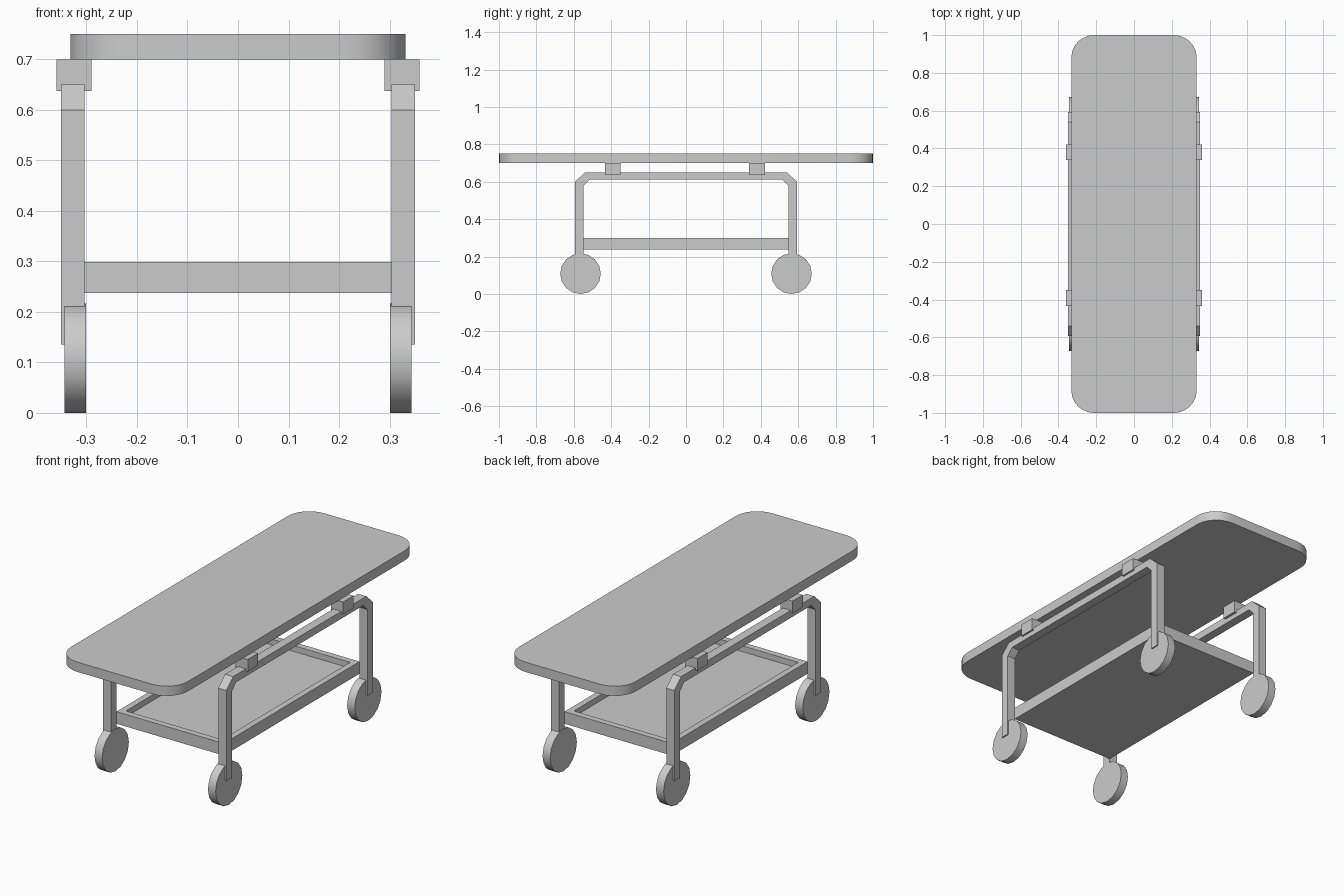
import bpy, bmesh, math
from mathutils import Matrix

if "Cube" in bpy.data.objects:
    bpy.data.objects.remove(bpy.data.objects["Cube"])


def make(name, bm, smooth=False):
    bmesh.ops.recalc_face_normals(bm, faces=bm.faces)
    mesh = bpy.data.meshes.new(name)
    bm.to_mesh(mesh)
    bm.free()
    obj = bpy.data.objects.new(name, mesh)
    bpy.context.collection.objects.link(obj)
    if smooth:
        bpy.ops.object.select_all(action='DESELECT')
        obj.select_set(True)
        bpy.context.view_layer.objects.active = obj
        bpy.ops.object.shade_smooth_by_angle(angle=math.radians(35))
    return obj


def extrude_face(bm, verts, vec):
    face = bm.faces.new([bm.verts.new(v) for v in verts])
    ext = bmesh.ops.extrude_face_region(bm, geom=[face])['geom']
    bmesh.ops.translate(bm, vec=vec,
                        verts=[v for v in ext if isinstance(v, bmesh.types.BMVert)])


def box(bm, lo, hi):
    x0, y0, z0 = lo
    x1, y1, z1 = hi
    extrude_face(bm, [(x0, y0, z0), (x1, y0, z0), (x1, y1, z0), (x0, y1, z0)],
                 (0, 0, z1 - z0))


# Table top: rounded rectangle slab
W, L, R, SEG = 0.332, 1.0, 0.12, 6
outline = []
for i, (sx, sy) in enumerate([(1, 1), (-1, 1), (-1, -1), (1, -1)]):
    for k in range(SEG + 1):
        a = math.pi / 2 * (i + k / SEG)
        outline.append((sx * (W - R) + R * math.cos(a),
                        sy * (L - R) + R * math.sin(a), 0.70))
bm = bmesh.new()
extrude_face(bm, outline, (0, 0, 0.05))
make("table_top", bm, True)

# Side frames: chamfered upside-down U profile
half = [(0.594, 0.135), (0.594, 0.60), (0.54, 0.65)]
inner = [(0.515, 0.612), (0.549, 0.578), (0.549, 0.135)]
profile = (half + [(-y, z) for y, z in reversed(half)]
           + [(-y, z) for y, z in reversed(inner)] + inner)
for side, s in (("left", -1), ("right", 1)):
    bm = bmesh.new()
    extrude_face(bm, [(s * 0.304, y, z) for y, z in profile], (s * 0.046, 0, 0))
    make(side + "_frame", bm)

    for end, e, yb in (("front", -1, -0.392), ("back", 1, 0.38)):
        # Blocks holding the top
        bm = bmesh.new()
        box(bm, (s * 0.325 - 0.0345, yb - 0.042, 0.637),
            (s * 0.325 + 0.0345, yb + 0.042, 0.70))
        make(f"{end}_{side}_support_block", bm)

        # Wheels
        bm = bmesh.new()
        place = (Matrix.Translation((s * 0.322, e * 0.564, 0.1085))
                 @ Matrix.Rotation(math.pi / 2, 4, 'Y'))
        bmesh.ops.create_cone(bm, cap_ends=True, segments=16, radius1=0.1085,
                              radius2=0.1085, depth=0.043, matrix=place)
        make(f"{end}_{side}_wheel", bm, True)

# Lower shelf: tray with a recessed floor
bm = bmesh.new()
box(bm, (-0.305, -0.55, 0.237), (0.305, 0.55, 0.299))
bm.normal_update()
bmesh.ops.recalc_face_normals(bm, faces=bm.faces)
top = max(bm.faces, key=lambda f: f.calc_center_median().z)
bmesh.ops.inset_region(bm, faces=[top], thickness=0.045)
floor = bmesh.ops.extrude_face_region(bm, geom=[top])['geom']
bmesh.ops.translate(bm, vec=(0, 0, -0.03),
                    verts=[v for v in floor if isinstance(v, bmesh.types.BMVert)])
if top.is_valid:
    bmesh.ops.delete(bm, geom=[top], context='FACES_ONLY')
make("lower_shelf", bm)
